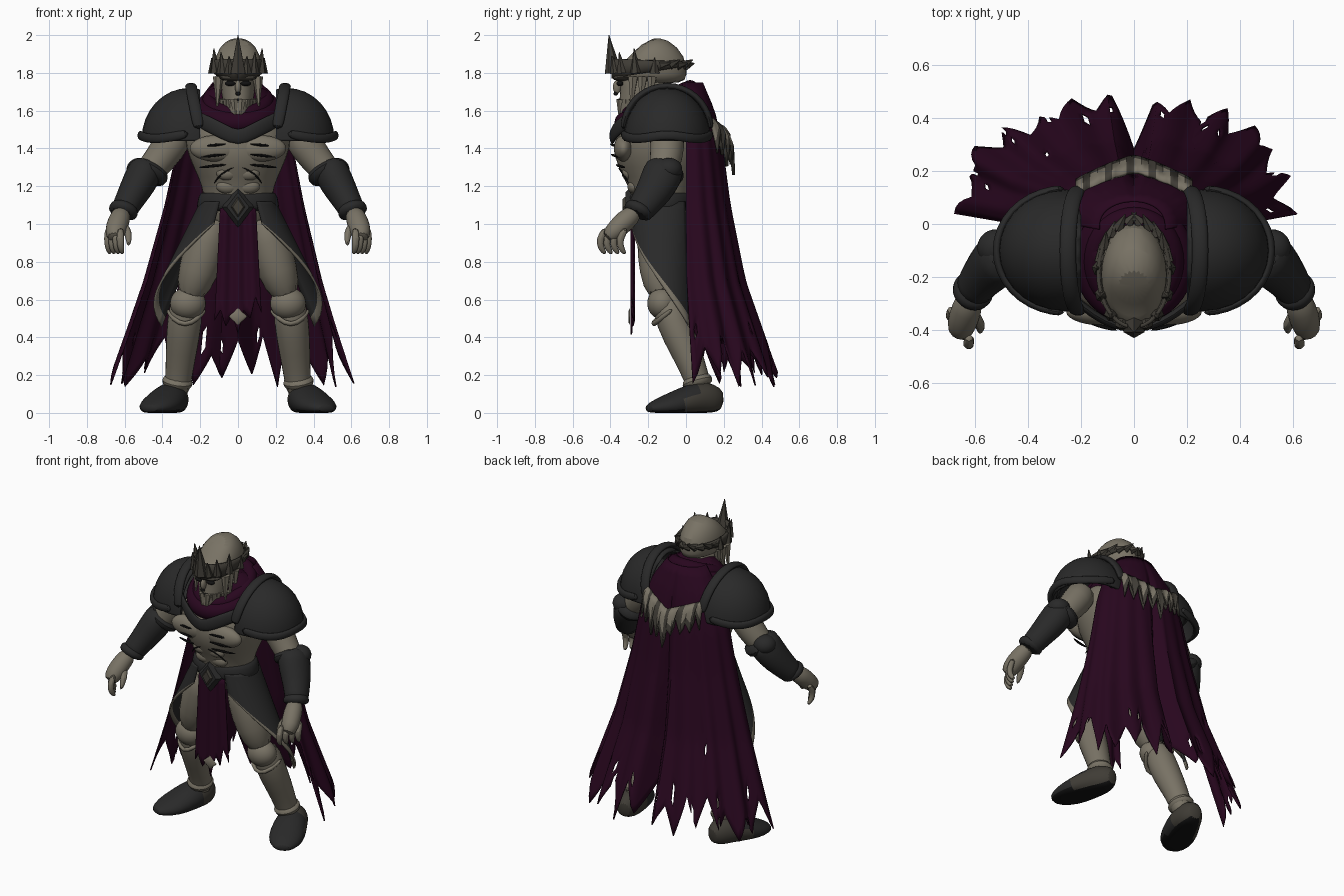
import bpy, bmesh, random
from math import sin, cos, pi, radians
from mathutils import Vector, Matrix

random.seed(4)
if "Cube" in bpy.data.objects:
    bpy.data.objects.remove(bpy.data.objects["Cube"])

X, Y, Z = Vector((1, 0, 0)), Vector((0, 1, 0)), Vector((0, 0, 1))


def material(name, *rgb):
    m = bpy.data.materials.new(name)
    m.use_nodes = True
    m.diffuse_color = (*rgb, 1)
    m.node_tree.nodes["Principled BSDF"].inputs["Base Color"].default_value = (*rgb, 1)
    return m


bone = material("bone", .19, .17, .13)
armour = material("dark armour", .022, .022, .022)
cloth = material("purple cloth", .021, .002, .013)
metal = material("tarnished metal", .05, .045, .036)
black = material("black", .006, .006, .006)
made = []


def finish(name, bm, mats, thick=0, subdiv=0, rule=None):
    bmesh.ops.recalc_face_normals(bm, faces=bm.faces)
    if rule:
        for f in bm.faces:
            f.material_index = rule(f.calc_center_median())
    mesh = bpy.data.meshes.new(name)
    bm.to_mesh(mesh)
    bm.free()
    for m in mats:
        mesh.materials.append(m)
    ob = bpy.data.objects.new(name, mesh)
    bpy.context.collection.objects.link(ob)
    if thick:
        ob.modifiers.new("thickness", "SOLIDIFY").thickness = thick
    if subdiv:
        ob.modifiers.new("smooth", "SUBSURF").levels = subdiv
        ob.modifiers["smooth"].render_levels = subdiv
    made.append(ob)
    return ob


def loft(name, path, mats, ref=Y, side=1, closed=False, seg=12, rule=None, floor=None):
    """Tube through (x, y, z, radius, radius) stations."""
    bm, rings, n = bmesh.new(), [], len(path)
    pts = [Vector((p[0] * side, p[1], p[2])) for p in path]
    for i, p in enumerate(path):
        a, b = ((i - 1) % n, (i + 1) % n) if closed else (max(i - 1, 0), min(i + 1, n - 1))
        t = (pts[b] - pts[a]).normalized()
        u = t.cross(ref).normalized()
        v = u.cross(t)
        ring = []
        for k in range(seg):
            c = 2 * pi * k / seg
            q = pts[i] + u * p[3] * cos(c) + v * p[-1] * sin(c)
            if floor is not None:
                q.z = max(q.z, floor)
            ring.append(bm.verts.new(q))
        rings.append(ring)
    for i in range(n if closed else n - 1):
        r, s = rings[i], rings[(i + 1) % n]
        for k in range(seg):
            j = (k + 1) % seg
            bm.faces.new((r[k], r[j], s[j], s[k]))
    if not closed:
        bm.faces.new(rings[0])
        bm.faces.new(rings[-1])
    return finish(name, bm, mats, 0, 1, rule)


def sheet(name, nu, nv, fn, mats, thick=.008, rule=None, holes=None):
    """Grid surface from fn(u, v) with u and v in 0..1."""
    bm = bmesh.new()
    g = [[bm.verts.new(fn(i / nu, j / nv)) for j in range(nv + 1)] for i in range(nu + 1)]
    for i in range(nu):
        for j in range(nv):
            if not (holes and holes(i / nu, j / nv)):
                f = bm.faces.new((g[i][j], g[i + 1][j], g[i + 1][j + 1], g[i][j + 1]))
                f.material_index = rule(i / nu, (j + 1) / nv) if rule else 0
    return finish(name, bm, mats, thick)


def ball(name, loc, size, mat, cuts=()):
    bm = bmesh.new()
    bmesh.ops.create_uvsphere(bm, u_segments=28, v_segments=16, radius=1,
                              matrix=Matrix.Translation(loc) @ Matrix.Diagonal((*size, 1)))
    for co, no in cuts:
        bmesh.ops.bisect_plane(bm, geom=bm.verts[:] + bm.edges[:] + bm.faces[:],
                               plane_co=co, plane_no=no, clear_outer=True)
    return finish(name, bm, [mat], .015 if cuts else 0)


def spike(name, base, tip, r, mat):
    d = Vector(tip) - Vector(base)
    bm = bmesh.new()
    m = Matrix.Translation((Vector(base) + Vector(tip)) / 2) @ d.to_track_quat("Z", "Y").to_matrix().to_4x4()
    bmesh.ops.create_cone(bm, segments=6, radius1=r, radius2=.002, depth=d.length, cap_ends=True, matrix=m)
    return finish(name, bm, [mat])


def diamond(name, y, z, w, h, d, mat):
    bm = bmesh.new()
    m = Matrix.Translation((0, y, z)) @ Matrix.Diagonal((w, d, h, 1)) @ Matrix.Rotation(pi / 2, 4, "X")
    bmesh.ops.create_cone(bm, segments=4, radius1=1, radius2=.7, depth=1, cap_ends=True, matrix=m)
    return finish(name, bm, [mat])


def lerp_table(table, z):
    """Interpolate rows keyed by falling z."""
    for a, b in zip(table, table[1:]):
        if z >= b[0]:
            t = min(1, (a[0] - z) / (a[0] - b[0]))
            return [p + (q - p) * t for p, q in zip(a[1:], b[1:])]
    return table[-1][1:]


def ragged(teeth, tip, valley):
    """Torn hem: sharp tips and valleys of random height, read at u."""
    h = [random.uniform(*(valley if i % 2 else tip)) for i in range(teeth * 2 + 1)]

    def at(u):
        k = min(int(u * teeth * 2), teeth * 2 - 1)
        return h[k] + (h[k + 1] - h[k]) * (u * teeth * 2 - k)
    return at


# Torso, mantle and cowl
loft("torso", [(0, -.12, .95, .16, .12), (0, -.13, 1.1, .18, .15), (0, -.13, 1.2, .19, .175),
               (0, -.13, 1.3, .24, .235), (0, -.13, 1.4, .28, .262), (0, -.13, 1.5, .29, .235),
               (0, -.12, 1.6, .2, .17), (0, -.15, 1.7, .09, .09)], [bone], seg=20)
loft("mantle", [(0, -.09, 1.5, .25, .23), (0, -.09, 1.57, .24, .21), (0, -.08, 1.67, .2, .16),
                (0, -.06, 1.73, .14, .12)], [cloth], seg=20)
for k, rad in enumerate((.06, .045)):
    loop = [2 * pi * i / 20 for i in range(20)]
    loft("cowl_fold", [((.175 - .025 * k) * sin(a), -.14 - (.185 - .02 * k) * cos(a),
                        1.605 - .07 * cos(a) + .045 * k, rad, rad) for a in loop],
         [cloth], ref=Z, closed=True)
loft("gorget", [(x, -.395 + 2.2 * x * x, 1.45 + .5 * abs(x), .016, .042)
                for x in (-.24, -.16, -.08, 0, .08, .16, .24)], [armour], ref=Z)

# Head and face
loft("skull", [(0, -.19, 1.74, .1, .18), (0, -.19, 1.79, .125, .2), (0, -.185, 1.86, .128, .19),
               (0, -.21, 1.92, .105, .135), (0, -.235, 1.95, .06, .06)], [bone], seg=20)
loft("jaw", [(0, -.2, 1.8, .1, .165), (0, -.22, 1.72, .095, .15), (0, -.26, 1.65, .085, .105),
             (0, -.31, 1.58, .055, .06), (0, -.34, 1.52, .015, .02)], [bone])
ball("brow", (0, -.335, 1.775), (.1, .055, .02), metal)
ball("nose_bone", (0, -.365, 1.725), (.016, .022, .035), bone)
ball("nose_hole", (0, -.372, 1.69), (.014, .012, .01), black)
loft("mouth", [(-.045, -.335, 1.652, .005), (0, -.365, 1.66, .007), (.045, -.335, 1.652, .005)], [black], ref=Z)
for s in (1, -1):
    ball("eye_socket", (s * .042, -.35, 1.744), (.028, .018, .014), black)
    for k in range(5):
        spike("beard_strand", (s * (.02 + .018 * k), -.345 + .025 * k, 1.66),
              (s * (.012 + .024 * k), -.35 + .03 * k, 1.53 + .015 * k), .024, bone)
    for k in range(3):
        spike("side_lock", (s * .105, -.28 + .05 * k, 1.78), (s * .11, -.29 + .05 * k, 1.6 + .02 * k), .028, bone)

# Crown with points and rear leaves
sheet("crown_band", 40, 2, lambda u, v: ((.132 + .01 * v) * sin(2 * pi * u), -.185 - .21 * cos(2 * pi * u),
      1.805 - .035 * cos(2 * pi * u) + v * (.06 + .045 * cos(2 * pi * u))), [metal], .014)
spike("crown_front_point", (0, -.385, 1.8), (0, -.408, 2), .045, metal)
for s in (1, -1):
    for deg, h in ((20, 1.89), (40, 1.91), (66, 1.93), (95, 1.88)):
        a = radians(deg)
        spike("crown_point", (s * .13 * sin(a), -.185 - .2 * cos(a), 1.8),
              (s * .14 * sin(a), -.185 - .22 * cos(a), h), .03, metal)
    for k in range(5):
        a = radians(105 + 16 * k)
        spike("crown_leaf", (s * .13 * sin(a), -.185 - .19 * cos(a), 1.84),
              (s * .15 * sin(a + .25), -.185 - .23 * cos(a + .2), 1.85 + .02 * (k % 2)), .026, metal)

# Belt and buckle
loft("belt", [(0, -.13, 1.06, .215, .165), (0, -.13, 1.09, .222, .175), (0, -.13, 1.15, .21, .172),
              (0, -.13, 1.18, .195, .16)], [armour], seg=24)
diamond("buckle_plate", -.305, 1.09, .085, .11, .03, armour)
diamond("buckle_gem", -.325, 1.09, .04, .06, .02, metal)

# Front cloth with its emblem
hem = ragged(4, (.47, .55), (.56, .66))
sheet("front_cloth", 24, 12, lambda u, v: ((u - .5) * (.19 + .06 * v),
      -.285 + .008 * cos(u * 6 * pi), 1.09 + (hem(u) - 1.09 - .06 * sin(pi * u)) * v), [cloth])
diamond("cloth_emblem", -.3, .51, .05, .045, .008, bone)

# Cape
cape_form = [(1.75, .13, -.02, .09), (1.6, .24, 0, .155), (1.4, .31, 0, .2), (1.1, .37, 0, .24),
             (.7, .47, .005, .315), (.12, .65, .04, .51)]
cape_hem = ragged(13, (.13, .22), (.25, .43))


def cape_point(u, v):
    z = 1.75 + (cape_hem(u) - 1.75) * v
    w, front, back = lerp_table(cape_form, z)
    a = (u - .5) * pi
    fold = 1 + .04 * v * cos(18 * a + 2 * v)
    notch = .13 * v * max(0, 1 - abs(a) * 7)
    return (w * sin(a) * fold * (1.04 if a < 0 else .95),
            front + (back - front) * max(0, cos(a)) ** .8 * fold - notch, z)


sheet("cape", 104, 26, cape_point, [cloth],
      holes=lambda u, v: v > .76 and random.random() < .025)

# Torn pelt over the upper back, rising to the shoulders
pelt_hem = ragged(8, (1.26, 1.33), (1.38, 1.45))
sheet("back_pelt", 32, 6, lambda u, v: ((u - .5) * .44, .2 + .06 * v ** .5 - .22 * abs(u - .5) ** 1.3,
      (1 - v) * (1.5 + .16 * abs(u - .5)) + v * (pelt_hem(u) + .16 * abs(u - .5))), [bone, metal], .015,
      rule=lambda u, v: int(v > .8 or int(u * 16) % 3 == 1))

for s in (1, -1):
    # Chest and belly relief
    ball("chest_muscle", (s * .115, -.33, 1.4), (.14, .052, .07), bone)
    for k in range(2):
        ball("belly_muscle", (s * .055, -.275 - .03 * k, 1.2 + .07 * k), (.06, .035, .04), bone)
    for k in range(3):
        loft("rib_mark", [(s * x, (-.405, -.4, -.375)[k] + 1.25 * x * x, 1.43 - .055 * k - .1 * x, r)
                          for x, r in ((.06, .004), (.11, .009), (.16, .009), (.21, .004))],
             [black], ref=Z, seg=6)
    loft("belly_mark", [(s * .02, -.36, 1.3, .004), (s * .09, -.335, 1.27, .006), (s * .13, -.3, 1.21, .004)],
         [black], ref=Z, seg=6)

    # Shoulder armour
    ball("shoulder_plate", (s * .26, -.1, 1.45), (.25, .23, .27), armour,
         [((0, 0, 1.44), (0, 0, -1)), ((s * .2, 0, 0), (-s, 0, 0))])
    ball("lower_shoulder_plate", (s * .27, -.11, 1.42), (.2, .22, .2), armour,
         [((0, 0, 1.38), (s * .3, 0, -1)), ((s * .2, 0, 0), (-s, 0, 0))])
    arc = [radians(d) for d in range(-90, 91, 20)]
    loft("shoulder_rim", [(.26 + .262 * cos(a), -.1 + .235 * sin(a), 1.48 - .03 * abs(sin(2 * a)), .016, .025)
                          for a in arc], [armour], ref=Z, side=s)
    loft("shoulder_collar", [(.205 + .045 * cos(a), -.1 + .235 * sin(a), 1.5 + .235 * cos(a), .018, .032)
                             for a in arc], [armour], ref=X, side=s)

    # Arm, bracer and hand
    loft("upper_arm", [(.31, -.1, 1.5, .1), (.37, -.1, 1.4, .095), (.44, -.11, 1.31, .085),
                       (.52, -.14, 1.22, .07)], [bone], side=s)
    loft("bracer", [(.475, -.1, 1.33, .085, .1), (.5, -.125, 1.26, .1, .115), (.55, -.17, 1.17, .088, .1),
                    (.595, -.23, 1.09, .072, .08), (.615, -.26, 1.05, .075)], [armour], side=s)
    loft("bracer_flange", [(.45, -.1, 1.31, .095), (.465, -.11, 1.28, .115), (.49, -.13, 1.24, .1)],
         [armour], side=s)
    loft("bracer_cuff", [(.595, -.235, 1.1, .07), (.605, -.25, 1.075, .085), (.615, -.265, 1.045, .08)],
         [armour], side=s)
    ball("elbow_guard", (s * .52, -.09, 1.29), (.07, .07, .06), armour)
    loft("palm", [(.61, -.26, 1.07, .05), (.63, -.32, 1.02, .06, .06), (.65, -.38, .96, .06, .055),
                  (.655, -.42, .92, .04, .04)], [bone], side=s)
    for k in range(4):
        x, y = .62 + .022 * k, -.46 + .035 * k
        loft("finger", [(x, y + .04, .98, .02), (x + .005, y, .92, .022),
                        (x, y + .01, .87, .02), (x - .01, y + .035, .84, .01)], [bone], side=s, seg=8)
    loft("thumb", [(.61, -.33, 1, .024), (.575, -.38, .95, .024), (.58, -.41, .88, .01)], [bone], side=s, seg=8)

    # Leg armour and boot
    loft("thigh", [(.12, -.13, 1.05, .1, .13), (.165, -.14, .9, .12, .125), (.21, -.14, .75, .112, .115),
                   (.26, -.12, .6, .08, .085)], [bone, armour], side=s, rule=lambda c: int(c.y > -.07))
    loft("greave", [(.27, -.11, .63, .085, .085), (.283, -.07, .48, .098, .095), (.3, 0, .33, .086, .085),
                    (.315, .06, .18, .072, .068), (.325, .08, .09, .07, .07)], [bone], side=s)
    ball("kneecap", (s * .265, -.125, .58), (.095, .08, .085), bone)
    loft("knee_trim", [(.17, -.08, .55, .012), (.215, -.16, .495, .014), (.28, -.18, .46, .014),
                       (.345, -.14, .495, .014), (.375, -.07, .55, .012)], [bone], ref=Z, side=s)
    loft("ankle_cuff", [(.315, .05, .2, .07), (.32, .06, .165, .09), (.325, .07, .13, .075)], [bone], side=s)
    loft("boot", [(.325, .2, .06, .035, .05), (.335, .14, .07, .08, .09), (.355, .06, .075, .1, .095),
                  (.4, -.05, .045, .115, .075), (.44, -.14, .03, .1, .05), (.475, -.21, .02, .04, .02)],
         [metal, armour, black], ref=Z, side=s, floor=0, seg=16,
         rule=lambda c: 2 if c.z < .015 else int(c.y < .03))

    # Hip skirt with pale hem
    def skirt(u, v):
        a = radians(-72 + 122 * u)
        z = 1.12 + (1 - .54 * u - 1.12) * v
        out = (1.12 - z) * .5
        return (s * (.2 + out) * cos(a) ** .6, -.13 + (.165 + .1 * out) * sin(a), z)
    sheet("hip_skirt", 18, 14, skirt, [armour, bone], .012, rule=lambda u, v: int(v > .95))

# Smooth shading with kept edges
bpy.ops.object.select_all(action="DESELECT")
for ob in made:
    ob.select_set(True)
bpy.context.view_layer.objects.active = made[0]
bpy.ops.object.shade_smooth_by_angle(angle=radians(40))
